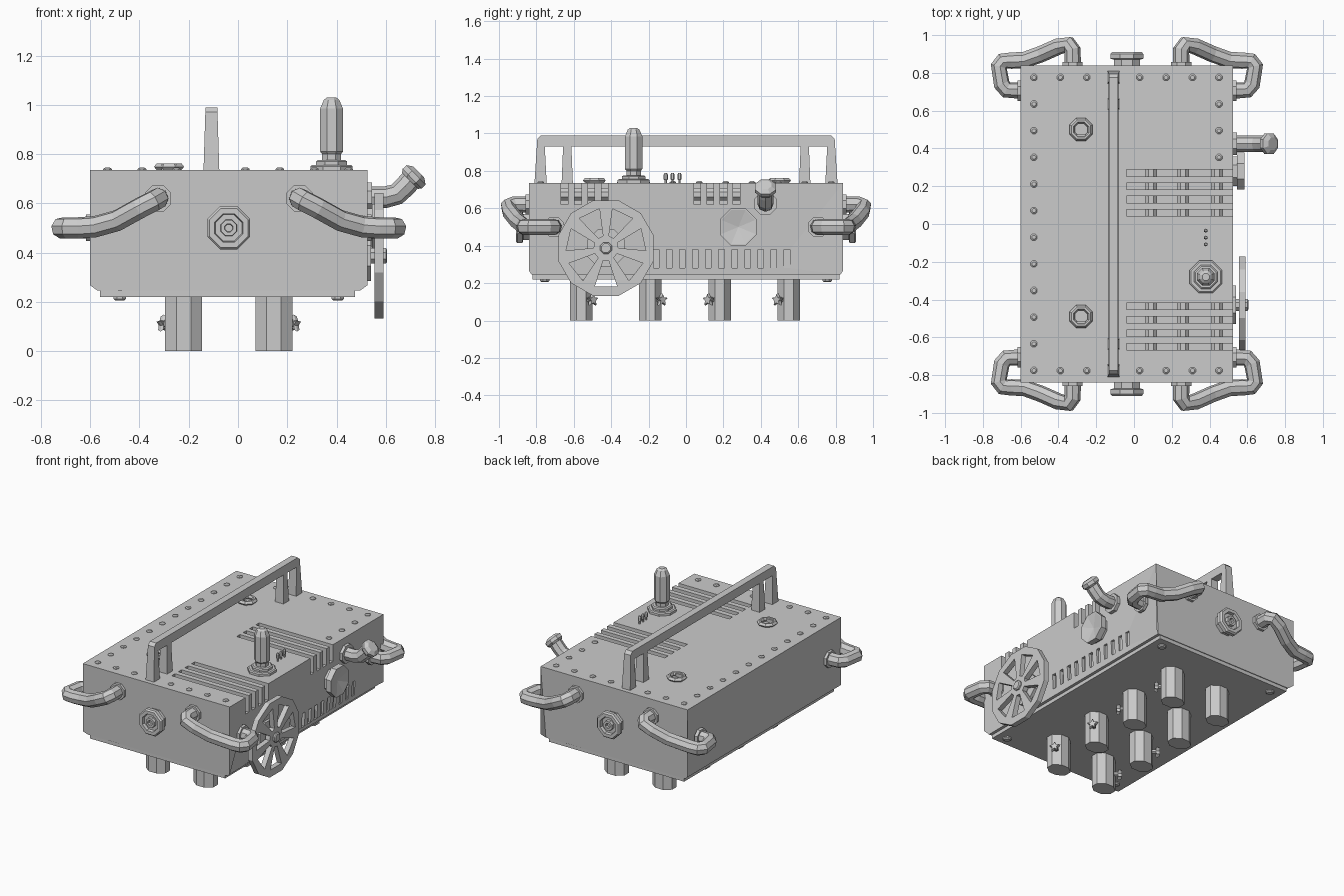
import bpy, bmesh
from math import cos, sin, pi, radians
from mathutils import Vector, Matrix

if "Cube" in bpy.data.objects:
    bpy.data.objects.remove(bpy.data.objects["Cube"])

CX = -0.0375  # symmetry plane of the casing


def finish(name, bm):
    bmesh.ops.recalc_face_normals(bm, faces=bm.faces)
    me = bpy.data.meshes.new(name)
    bm.to_mesh(me)
    bm.free()
    ob = bpy.data.objects.new(name, me)
    bpy.context.collection.objects.link(ob)
    return ob


def add_prism(bm, pts, vec):
    """Extrude a planar 3D outline along vec."""
    a = [bm.verts.new(p) for p in pts]
    b = [bm.verts.new(Vector(p) + Vector(vec)) for p in pts]
    n = len(a)
    bm.faces.new(a)
    bm.faces.new(b[::-1])
    for i in range(n):
        bm.faces.new((a[i], a[(i + 1) % n], b[(i + 1) % n], b[i]))


def add_box(bm, x, y, z):
    add_prism(bm, [(x[0], y[0], z[0]), (x[1], y[0], z[0]), (x[1], y[1], z[0]), (x[0], y[1], z[0])],
              (0, 0, z[1] - z[0]))


def lathe(name, profile, origin, axis=(0, 0, 1), sides=8, star=1.0, loop=False):
    """Turn (radius, height) points round an axis; star shrinks every other corner."""
    bm = bmesh.new()
    mat = Matrix.Translation(origin) @ Vector(axis).to_track_quat('Z', 'Y').to_matrix().to_4x4()
    rings = []
    for r, h in profile:
        if r == 0:
            rings.append([bm.verts.new(mat @ Vector((0, 0, h)))] * sides)
            continue
        ring = []
        for i in range(sides):
            a = 2 * pi * (i + 0.5) / sides
            k = r * (star if i % 2 else 1)
            ring.append(bm.verts.new(mat @ Vector((k * cos(a), k * sin(a), h))))
        rings.append(ring)
    pairs = list(zip(rings, rings[1:])) + ([(rings[-1], rings[0])] if loop else [])
    for p, q in pairs:
        for i in range(sides):
            j = (i + 1) % sides
            bm.faces.new(list(dict.fromkeys((p[i], p[j], q[j], q[i]))))
    if not loop:
        for ring in (rings[0], rings[-1]):
            if ring[0] != ring[1]:
                bm.faces.new(ring)
    return finish(name, bm)


def tube(name, pts, radius):
    cu = bpy.data.curves.new(name, 'CURVE')
    cu.dimensions = '3D'
    cu.bevel_depth = radius
    cu.bevel_resolution = 2
    cu.use_fill_caps = True
    sp = cu.splines.new('POLY')
    sp.use_smooth = False
    sp.points.add(len(pts) - 1)
    for p, co in zip(sp.points, pts):
        p.co = (*co, 1)
    ob = bpy.data.objects.new(name, cu)
    bpy.context.collection.objects.link(ob)


def cut(ob, cutter):
    m = ob.modifiers.new("cut", 'BOOLEAN')
    m.operation = 'DIFFERENCE'
    m.solver = 'EXACT'
    m.object = cutter
    bpy.context.view_layer.objects.active = ob
    bpy.ops.object.modifier_apply(modifier=m.name)
    bpy.data.objects.remove(cutter)


# Casing with chamfered underside
bm = bmesh.new()
add_box(bm, (-0.6, 0.525), (-0.84, 0.84), (0.245, 0.735))
for v in bm.verts:
    if v.co.z < 0.3:
        v.co.x += 0.03 if v.co.x < 0 else -0.03
        v.co.y += 0.015 if v.co.y < 0 else -0.015
low = [e for e in bm.edges if abs(e.verts[0].co.z - e.verts[1].co.z) > 0.1]
new = bmesh.ops.bisect_edges(bm, edges=low, cuts=1)
for v in [g for g in new['geom_split'] if isinstance(g, bmesh.types.BMVert)]:
    if 0.3 < v.co.z < 0.7:
        v.co = (-0.6 if v.co.x < 0 else 0.525, -0.84 if v.co.y < 0 else 0.84, 0.267)
casing = finish("casing", bm)

# Vent slots: wrapped over the top edge, and short upright ones on the side
bm = bmesh.new()
VENTS = [0.27, 0.2, 0.13, 0.06, -0.435, -0.507, -0.578, -0.65]
for y in VENTS:
    add_box(bm, (-0.04, 0.6), (y - 0.018, y + 0.018), (0.62, 0.8))
for i in range(11):
    y = -0.16 + 0.07 * i
    add_box(bm, (0.495, 0.6), (y - 0.015, y + 0.015), (0.28, 0.38))
cut(casing, finish("slot_cutter", bm))
for y0, y1 in ((0.02, 0.31), (-0.69, -0.4)):
    for x in (0.09, 0.26, 0.44):
        lathe("vent_rod", [(0.035, 0), (0.035, y1 - y0)], (x, y0, 0.675), (0, 1, 0))

# Base plate and its bolts
bm = bmesh.new()
add_box(bm, (-0.56, 0.475), (-0.82, 0.82), (0.22, 0.25))
finish("base_plate", bm)
for x in (-0.48, 0.405):
    for y in (-0.755, 0.755):
        lathe("base_bolt", [(0.02, 0.205), (0.027, 0.212), (0.027, 0.225)], (x, y, 0))

# Feet with star knobs
for s in (1, -1):
    for y in (-0.56, -0.19, 0.18, 0.55):
        x = CX + s * 0.183
        bm = bmesh.new()
        o = [(.075, .025), (.03, .06), (-.03, .06), (-.075, .025),
             (-.075, -.025), (-.03, -.06), (.03, -.06), (.075, -.025)]
        add_prism(bm, [(x + a, y + b, 0) for a, b in o], (0, 0, 0.225))
        finish("foot", bm)
        d = (s * 0.81, 0.58 if y < 0 else -0.58, 0)
        lathe("knob_stem", [(0.015, 0.05), (0.015, 0.1)], (x, y, 0.11), d, 6)
        lathe("star_knob", [(0.03, 0.09), (0.038, 0.1), (0.03, 0.115)], (x, y, 0.11), d, 10, 0.5)

# Corner pipes with flanges
PATH = [(-.325, .83, .62), (-.325, .92, .62), (-.345, .95, .608), (-.40, .94, .58), (-.49, .90, .53),
        (-.58, .868, .505), (-.65, .865, .5), (-.695, .862, .5), (-.716, .835, .5), (-.70, .74, .5),
        (-.675, .71, .5), (-.59, .705, .5)]
for sx in (1, -1):
    for sy in (1, -1):
        fx = lambda x: CX + sx * (x - CX)
        tube("corner_pipe", [(fx(x), sy * y, z) for x, y, z in PATH], 0.044)
        ring = [(0.058, -0.005), (0.058, 0.018)]
        lathe("pipe_flange", ring, (fx(-.325), sy * .84, .62), (0, sy, 0))
        lathe("pipe_flange", ring, (fx(-.6), sy * .705, .5), (-sx, 0, 0))

# Stepped end caps on front and back
for sy in (1, -1):
    lathe("end_cap", [(.075, -.01), (.075, .03), (.094, .035), (.094, .06), (.085, .07), (.062, .07),
                      (.058, .05), (.036, .05), (.034, .07), (.018, .07), (.016, .05)],
          (CX, sy * 0.84, 0.5), (0, sy, 0))

# Carrying handle, narrowing towards the top
half = [(-.81, .735), (-.795, .97), (-.775, .99)]
inner = [(-.755, .93), (-.745, .735)]
prof = half + [(-y, z) for y, z in half[::-1]] + [(-y, z) for y, z in inner[::-1]] + inner
bm = bmesh.new()
add_prism(bm, [(-0.14, y, z) for y, z in prof], (0.064, 0, 0))
for s in (1, -1):
    add_prism(bm, [(-0.14, s * y, z) for y, z in ((.605, .735), (.665, .735), (.657, .935), (.613, .935))],
              (0.064, 0, 0))
for v in bm.verts:
    v.co.x = -0.108 + (v.co.x + 0.108) * (1 - 0.25 * (v.co.z - 0.735) / 0.255)
finish("carry_handle", bm)

# Rivets round the lid
spots = {(-0.53, round(0.776 - 0.141 * i, 3)) for i in range(12)}
spots |= {(-0.53 + 0.14 * i, s * 0.776) for i in range(1, 8) for s in (1, -1)}
spots |= {(0.45, y) for y in (0.635, 0.494, 0.353)}
for x, y in sorted(spots):
    lathe("lid_rivet", [(0.019, 0.73), (0.019, 0.739), (0.011, 0.745)], (x, y, 0))

# Lifting rings lying on the lid
for y in (0.5, -0.49):
    lathe("lid_ring", [(.055, .736), (.066, .748), (.055, .762), (.044, .762), (.036, .748), (.042, .736)],
          (-0.28, y, 0), loop=True)
    bm = bmesh.new()
    add_box(bm, (-0.31, -0.25), (y - 0.05, y - 0.025), (0.73, 0.757))
    finish("lid_ring_clip", bm)

# Valve tube on the lid and contact pins
lathe("valve", [(.093, .73), (.093, .75), (.085, .756), (.068, .756), (.068, .77), (.06, .776), (.042, .776),
                (.042, .80), (.05, .81), (.05, .985), (.034, 1.02), (.02, 1.03)], (0.38, -0.28, 0))
for y in (-0.035, -0.072, -0.108):
    lathe("pin", [(.006, .73), (.006, .75), (.011, .755), (.011, .78), (.006, .79)], (0.38, y, 0), sides=6)

# Spoked hand wheel with hub
wc = Vector((0, -0.428, 0.387))
wheel = lathe("hand_wheel", [(0.264, 0.555), (0.264, 0.59)], wc, (1, 0, 0), 12)
bm = bmesh.new()
for i in range(7):
    a = -pi / 2 + 2 * pi * i / 7
    u, w = Vector((0, cos(a), sin(a))), Vector((0, -sin(a), cos(a)))
    pts = [wc + u * r + w * t for r, t in ((.065, -.014), (.205, -.06), (.205, .06), (.065, .014))]
    add_prism(bm, [p + Vector((0.5, 0, 0)) for p in pts], (0.2, 0, 0))
cut(wheel, finish("wheel_cutter", bm))
lathe("wheel_hub", [(.11, .52), (.11, .54), (.034, .54), (.034, .6), (.026, .606)], wc, (1, 0, 0))

# Round dished port on the right side
lathe("side_port", [(.085, .52), (.085, .545), (.106, .545), (.106, .585), (.098, .585), (0, .565)],
      (0, 0.28, 0.5), (1, 0, 0))

# Bent outlet pipe with cap
tube("outlet_pipe", [(.51, .425, .625), (.6, .425, .625), (.645, .425, .637), (.68, .425, .67), (.715, .425, .71)], 0.044)
lathe("outlet_flange", [(.065, .52), (.065, .545)], (0, 0.425, 0.625), (1, 0, 0))
lathe("outlet_cap", [(.05, -.012), (.06, 0), (.06, .022), (.035, .038)], (0.707, 0.425, 0.7), (0.72, 0, 0.7))
